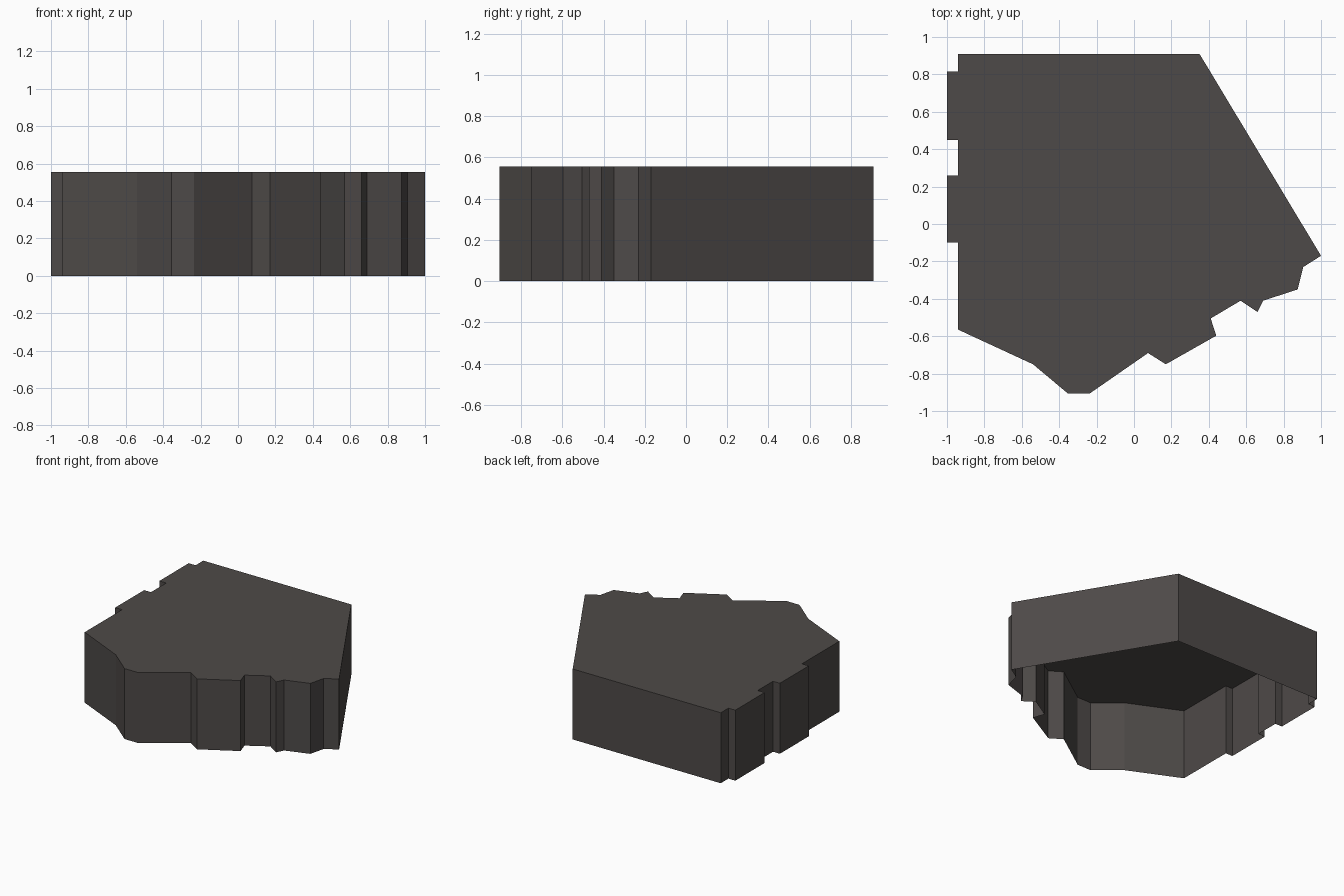
import bpy

if "Cube" in bpy.data.objects:
    bpy.data.objects.remove(bpy.data.objects["Cube"])

HEIGHT = 0.555

# Footprint: straight back, slanted right side, stepped front, notched left side
back_and_right = [(-0.94, 0.91), (0.35, 0.91), (1.0, -0.17)]
stepped_front = [(0.905, -0.23), (0.875, -0.35), (0.69, -0.41), (0.66, -0.47),
                 (0.57, -0.41), (0.41, -0.505), (0.44, -0.597), (0.17, -0.75),
                 (0.075, -0.69), (-0.235, -0.905), (-0.355, -0.905),
                 (-0.54, -0.75), (-0.94, -0.565)]


def left_bay(y0, y1):
    """Shallow bay projecting from the left wall."""
    return [(-0.94, y0), (-1.0, y0), (-1.0, y1), (-0.94, y1)]


outline = back_and_right + stepped_front + left_bay(-0.10, 0.26) + left_bay(0.45, 0.815)
outline.reverse()  # counter-clockwise, so faces point outwards
n = len(outline)

# Walls and flat roof; the underside is open
verts = [(x, y, 0) for x, y in outline] + [(x, y, HEIGHT) for x, y in outline]
faces = [(i, (i + 1) % n, n + (i + 1) % n, n + i) for i in range(n)]
faces.append(tuple(range(n, 2 * n)))

mesh = bpy.data.meshes.new("building_block")
mesh.from_pydata(verts, [], faces)
mesh.update()
block = bpy.data.objects.new("building_block", mesh)
bpy.context.collection.objects.link(block)

# Single dark warm grey
grey = bpy.data.materials.new("dark_warm_grey")
grey.diffuse_color = (0.076, 0.068, 0.065, 1)
grey.use_nodes = True
grey.node_tree.nodes["Principled BSDF"].inputs["Base Color"].default_value = grey.diffuse_color
mesh.materials.append(grey)
